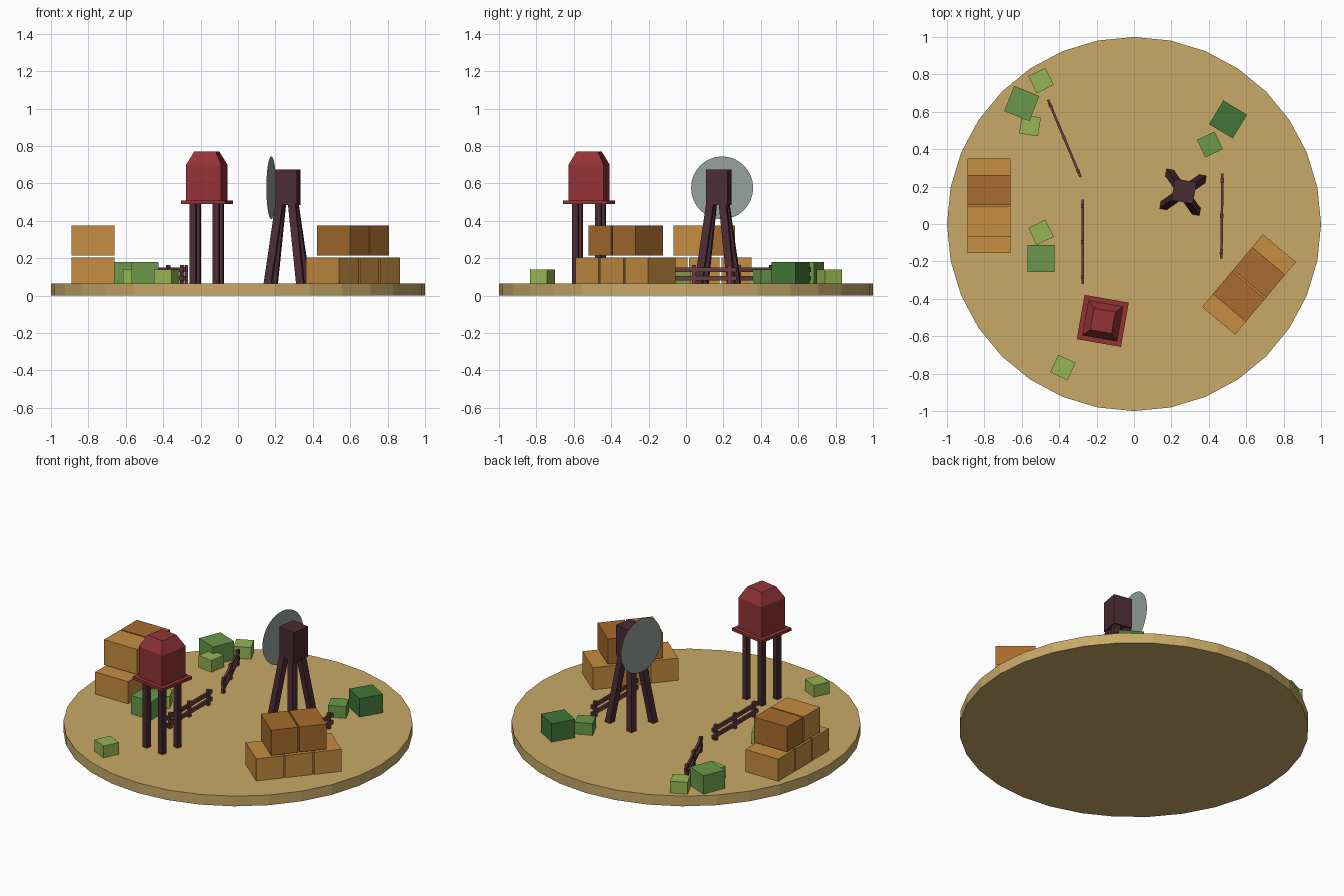
import bpy, bmesh, math
from mathutils import Matrix, Vector

if "Cube" in bpy.data.objects:
    bpy.data.objects.remove(bpy.data.objects["Cube"])


def material(name, r, g, b):
    lin = [((c / 255 + 0.055) / 1.055) ** 2.4 for c in (r, g, b)]
    m = bpy.data.materials.new(name)
    m.diffuse_color = (*lin, 1)
    m.use_nodes = True
    m.node_tree.nodes["Principled BSDF"].inputs["Base Color"].default_value = m.diffuse_color
    return m


SAND = material("sand", 201, 170, 104)
HAY = material("light_hay", 198, 141, 65)
HAY_DARK = material("dark_hay", 168, 108, 46)
RED = material("barn_red", 148, 51, 53)
WOOD = material("dark_wood", 75, 43, 52)
RAIL = material("fence_wood", 106, 63, 64)
GREY = material("sail_grey", 150, 160, 157)
LEAF = material("light_green", 150, 181, 84)
LEAF_MID = material("mid_green", 107, 153, 75)
LEAF_DARK = material("dark_green", 65, 118, 55)
GROUND = 0.064


def finish(name, bm, mat, loc=(0, 0, 0), angle=0):
    mesh = bpy.data.meshes.new(name)
    bm.to_mesh(mesh)
    bm.free()
    mesh.materials.append(mat)
    ob = bpy.data.objects.new(name, mesh)
    ob.location = loc
    ob.rotation_euler.z = math.radians(angle)
    bpy.context.collection.objects.link(ob)
    return ob


def add_block(bm, x, y, z0, z1, sx, sy, top=None, shift=(0, 0)):
    """Upright block; the top may be scaled and shifted."""
    verts = bmesh.ops.create_cube(bm, size=1)["verts"]
    for v in verts:
        upper = v.co.z > 0
        k = top if upper and top else 1
        dx, dy = shift if upper else (0, 0)
        v.co = Vector((x + v.co.x * sx * k + dx, y + v.co.y * sy * k + dy, z1 if upper else z0))


def block(name, mat, loc, angle, *args, **kw):
    bm = bmesh.new()
    add_block(bm, *args, **kw)
    return finish(name, bm, mat, (*loc, 0), angle)


# Round sandy base
bm = bmesh.new()
bmesh.ops.create_cone(bm, cap_ends=True, segments=32, radius1=1, radius2=1, depth=GROUND,
                      matrix=Matrix.Translation((0, 0, GROUND / 2)))
finish("sand_base", bm, SAND)

# Water tower: legs, rim, tank and tapered roof
TOWER, TURN = (-0.167, -0.518), -10
bm = bmesh.new()
for sx in (-1, 1):
    for sy in (-1, 1):
        add_block(bm, sx * 0.0625, sy * 0.0625, GROUND, 0.495, 0.033, 0.033)
finish("tower_legs", bm, WOOD, (*TOWER, 0), TURN)
block("tower_rim", RED, TOWER, TURN, 0, 0, 0.49, 0.508, 0.24, 0.24)
block("tower_tank", RED, TOWER, TURN, 0, 0, 0.508, 0.70, 0.19, 0.19)
block("tower_roof", RED, TOWER, TURN, 0, 0, 0.70, 0.77, 0.19, 0.19, top=0.61)

# Windmill: splayed legs, head box and thin round sail
bm = bmesh.new()
for sx in (-1, 1):
    for sy in (-1, 1):
        add_block(bm, sx * 0.088, sy * 0.088, GROUND, 0.50, 0.04, 0.04,
                  shift=(-sx * 0.055, -sy * 0.055))
finish("windmill_legs", bm, WOOD, (0.262, 0.17, 0), TURN)
block("windmill_head", WOOD, (0.267, 0.175), TURN, 0, 0, 0.485, 0.675, 0.117, 0.117)
bm = bmesh.new()
bmesh.ops.create_circle(bm, cap_ends=True, segments=32, radius=0.168,
                        matrix=Matrix.Rotation(math.radians(-90), 4, 'Y'))
finish("windmill_sail", bm, GREY, (0.178, 0.193, 0.576), -9)

# Hay stacks: three bales below, two above
for side, loc, angle, tops in (("left", (-0.775, 0.098), 0, (HAY, HAY_DARK)),
                               ("right", (0.615, -0.323), -40, (HAY_DARK, HAY_DARK))):
    for i in (-1, 0, 1):
        block(f"{side}_lower_bale", HAY, loc, angle, 0, i * 0.172, 0.05, 0.204, 0.23, 0.162)
    for i, mat in zip((-1, 1), tops):
        block(f"{side}_upper_bale", mat, loc, angle, 0, i * 0.084, 0.215, 0.374, 0.23, 0.16)

# Fences: three posts and two rails each
for x0, y0, x1, y1 in ((-0.46, 0.665, -0.285, 0.25), (-0.275, 0.13, -0.275, -0.32),
                       (0.473, 0.27, 0.467, -0.185)):
    length = math.hypot(x1 - x0, y1 - y0)
    bm = bmesh.new()
    for i in (-1, 0, 1):
        add_block(bm, i * 0.19, 0, GROUND, 0.162, 0.02, 0.018)
    for z in (0.08, 0.125):
        add_block(bm, 0, 0, z, z + 0.024, length, 0.013)
    finish("fence", bm, RAIL, ((x0 + x1) / 2, (y0 + y1) / 2, 0),
           math.degrees(math.atan2(y1 - y0, x1 - x0)))

# Shrub blocks: x, y, angle, size, height, colour
for x, y, angle, size, top, mat in (
        (-0.497, 0.767, 26, 0.102, 0.138, LEAF),
        (-0.60, 0.644, -22, 0.145, 0.18, LEAF_MID),
        (-0.556, 0.527, -9, 0.102, 0.138, LEAF),
        (-0.497, -0.045, 26, 0.102, 0.138, LEAF),
        (-0.497, -0.184, 0, 0.145, 0.18, LEAF_MID),
        (-0.38, -0.767, -25, 0.102, 0.138, LEAF),
        (0.503, 0.559, -31, 0.148, 0.18, LEAF_DARK),
        (0.406, 0.425, 25, 0.104, 0.138, LEAF_MID)):
    block("shrub", mat, (x, y), angle, 0, 0, 0.055, top, size, size)
